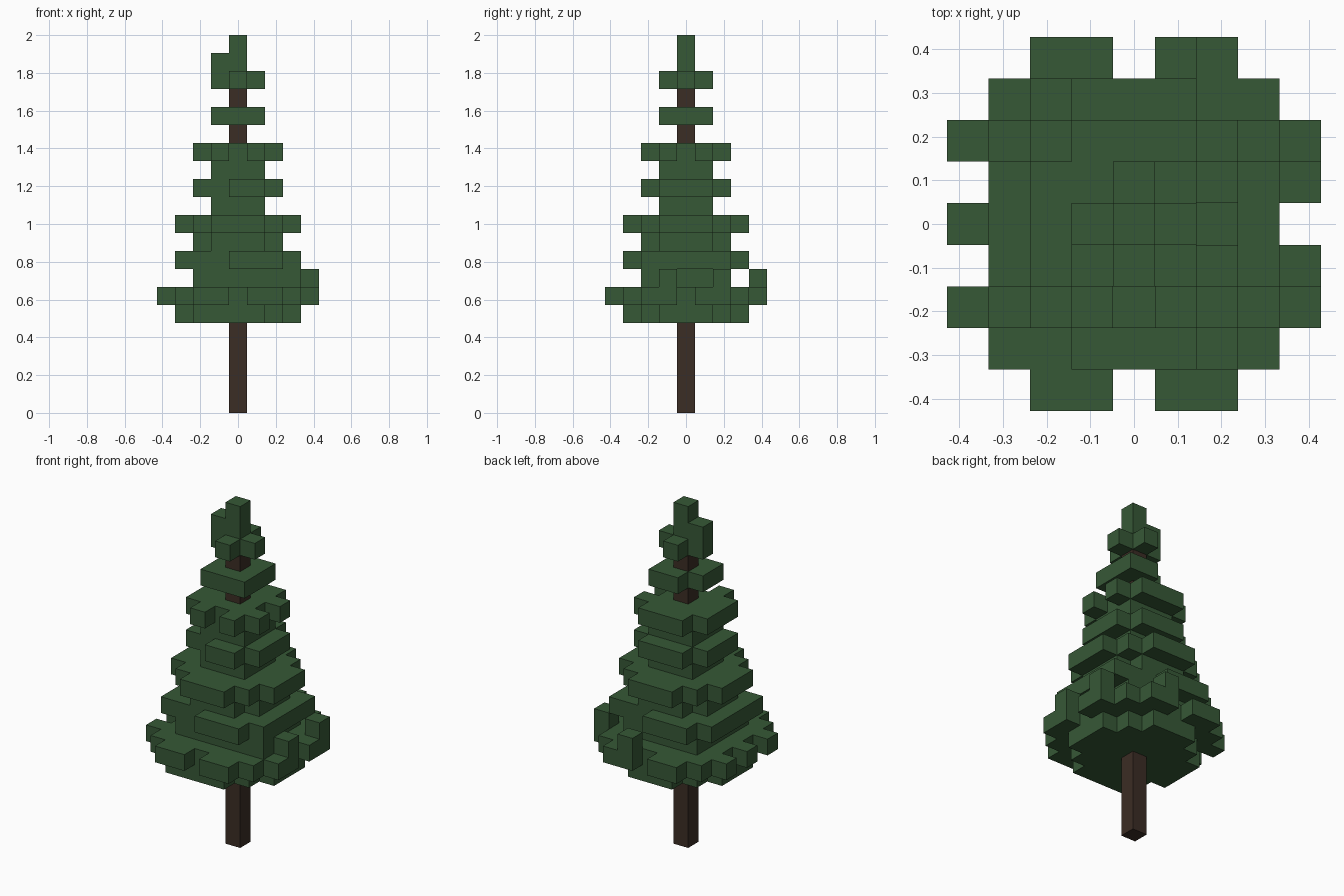
import bpy, bmesh
from mathutils import Vector

if "Cube" in bpy.data.objects:
    bpy.data.objects.remove(bpy.data.objects["Cube"], do_unlink=True)

U = 2 / 21  # edge of one block


def material(name, color):
    m = bpy.data.materials.new(name)
    m.use_nodes = True
    m.diffuse_color = color
    m.node_tree.nodes["Principled BSDF"].inputs["Base Color"].default_value = color
    return m


def block_object(name, cells, hidden, mat):
    """Mesh of the outer faces of a set of grid blocks."""
    bm = bmesh.new()
    for c in sorted(cells):
        centre = Vector((c[0], c[1], c[2] + 0.5)) * U
        for axis in range(3):
            for s in (-1, 1):
                n = [0, 0, 0]
                n[axis] = s
                if tuple(a + b for a, b in zip(c, n)) in cells | hidden:
                    continue
                n = Vector(n)
                a = Vector((n.y, n.z, n.x))
                b = n.cross(a)
                bm.faces.new([bm.verts.new(centre + (n + p * a + q * b) * U / 2)
                              for p, q in ((-1, -1), (1, -1), (1, 1), (-1, 1))])
    bmesh.ops.remove_doubles(bm, verts=bm.verts, dist=U / 100)
    bmesh.ops.dissolve_limit(bm, angle_limit=0.01, verts=bm.verts, edges=bm.edges)
    me = bpy.data.meshes.new(name)
    bm.to_mesh(me)
    bm.free()
    me.materials.append(mat)
    ob = bpy.data.objects.new(name, me)
    bpy.context.collection.objects.link(ob)


green = material("needle green", (0.037, 0.098, 0.037, 1))
brown = material("bark brown", (0.044, 0.026, 0.018, 1))

# Foliage layers: level -> (squared radius, missing blocks, extra blocks)
rim = [(s * i, t * 4) for i in (1, 2) for s in (-1, 1) for t in (-1, 1)]
rim += [(-4, j) for j in (-2, 0, 2)] + [(4, j) for j in (-2, -1, 1, 2)]
layers = {
    5: (10, [], [(-2, -3)]),
    6: (18, [(0, 4), (0, -4), (4, 0), (4, 1), (4, -1), (-4, 1), (-4, -1)], rim),
    7: (8, [], [(3, -2), (4, -1), (4, 2), (1, 4)]),
    8: (13, [(-1, -3), (-2, -3), (1, 3), (2, 3)], []),
    9: (5, [], []),
    10: (10, [], []),
    11: (2, [], []),
    12: (5, [(-1, -2)], []),
    13: (2, [], []),
    14: (5, [(0, -2), (2, 0)], []),
    16: (2, [(-1, 1)], []),
    18: (1, [], []),
    19: (0, [], [(-1, 0)]),
    20: (0, [], []),
}
foliage = set()
for k, (r2, missing, extra) in layers.items():
    disc = {(i, j) for i in range(-4, 5) for j in range(-4, 5) if i * i + j * j <= r2}
    foliage |= {(i, j, k) for i, j in (disc - set(missing)) | set(extra)}

# Trunk runs up the middle to just under the tip
trunk = {(0, 0, k) for k in range(19)}
foliage -= trunk
block_object("trunk", trunk, foliage, brown)
block_object("foliage", foliage, trunk, green)
